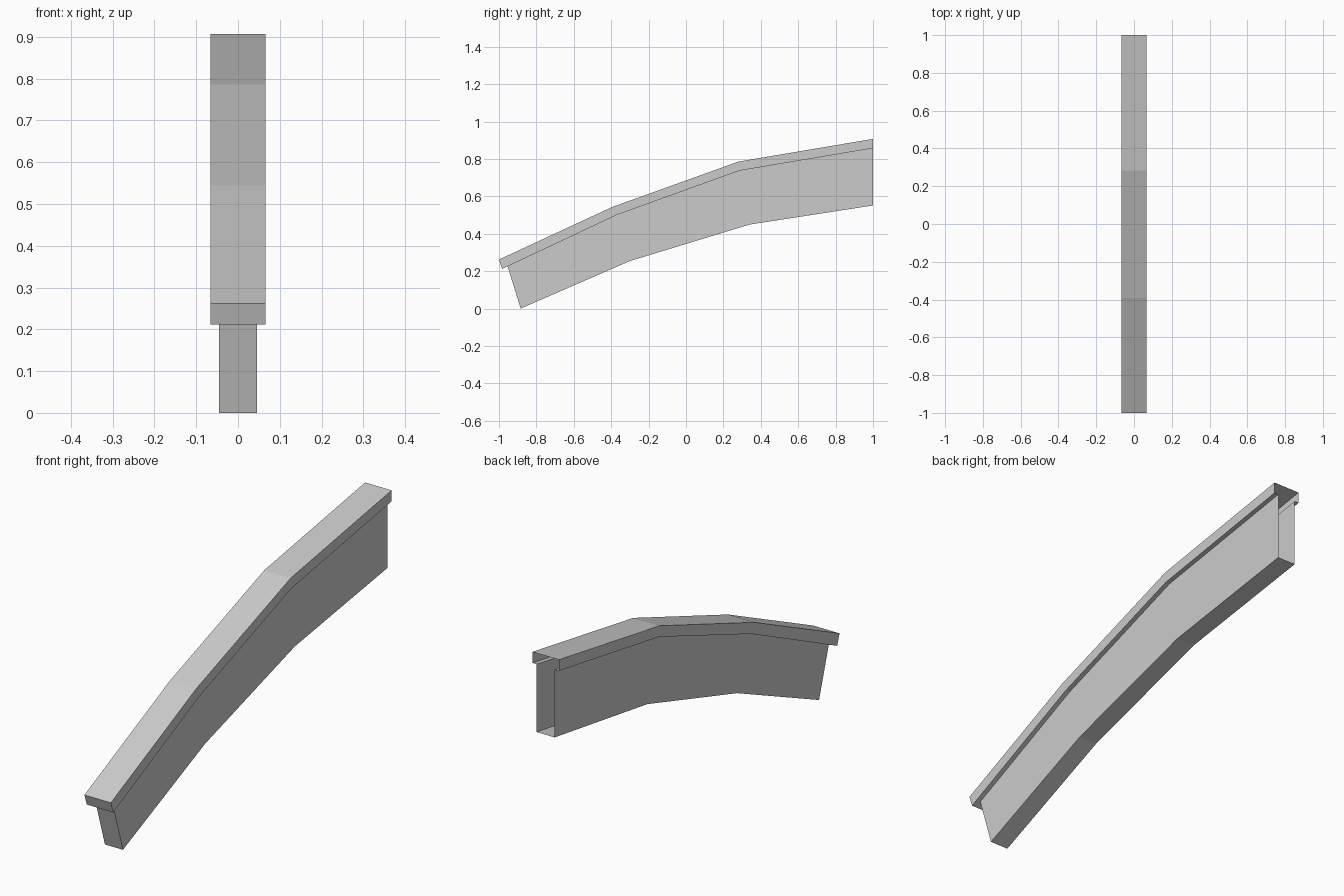
import bpy
import bmesh

cube = bpy.data.objects.get("Cube")
if cube:
    bpy.data.objects.remove(cube)

grey = bpy.data.materials.new("plain grey")
grey.use_nodes = True
colour = (0.6, 0.6, 0.6, 1)
grey.diffuse_color = colour
grey.node_tree.nodes["Principled BSDF"].inputs["Base Color"].default_value = colour

CAP, WEB = 0.066, 0.045  # half widths

# Side-on (y, z) rails running from front to back
cap_top = [(-1, 0.262), (-0.392, 0.544), (0.282, 0.786), (1, 0.907)]
cap_low = [(-0.983, 0.212), (-0.371, 0.5), (0.285, 0.737), (1, 0.857)]
web_top = [(-0.954, 0.226)] + cap_low[1:]
web_low = [(-0.884, 0), (-0.3, 0.254), (0.34, 0.449), (1, 0.551)]


def rail_sheet(name, lines, lip=None):
    """Skin a sheet across (x, rail) lines, closed in front and open behind."""
    bm = bmesh.new()
    grid = [[bm.verts.new((x, y, z)) for y, z in rail] for x, rail in lines]
    for a, b in zip(grid, grid[1:]):
        for i in range(len(a) - 1):
            bm.faces.new((a[i], b[i], b[i + 1], a[i + 1]))
    bm.faces.new([line[0] for line in reversed(grid)])
    if lip:
        # underside of the front overhang
        inner = [bm.verts.new((x, *lip)) for x in (-WEB, WEB)]
        bm.faces.new((inner[0], inner[1], grid[-1][0], grid[0][0]))
    mesh = bpy.data.meshes.new(name)
    bm.to_mesh(mesh)
    bm.free()
    mesh.materials.append(grey)
    obj = bpy.data.objects.new(name, mesh)
    bpy.context.collection.objects.link(obj)
    return obj


# Wide cap with narrow ledges turned in under both sides
rail_sheet("rail_cap", [(-WEB, cap_low), (-CAP, cap_low), (-CAP, cap_top),
                        (CAP, cap_top), (CAP, cap_low), (WEB, cap_low)],
           lip=web_top[0])

# Narrower hollow body hanging below the cap
rail_sheet("rail_body", [(WEB, web_top), (WEB, web_low),
                         (-WEB, web_low), (-WEB, web_top)])
